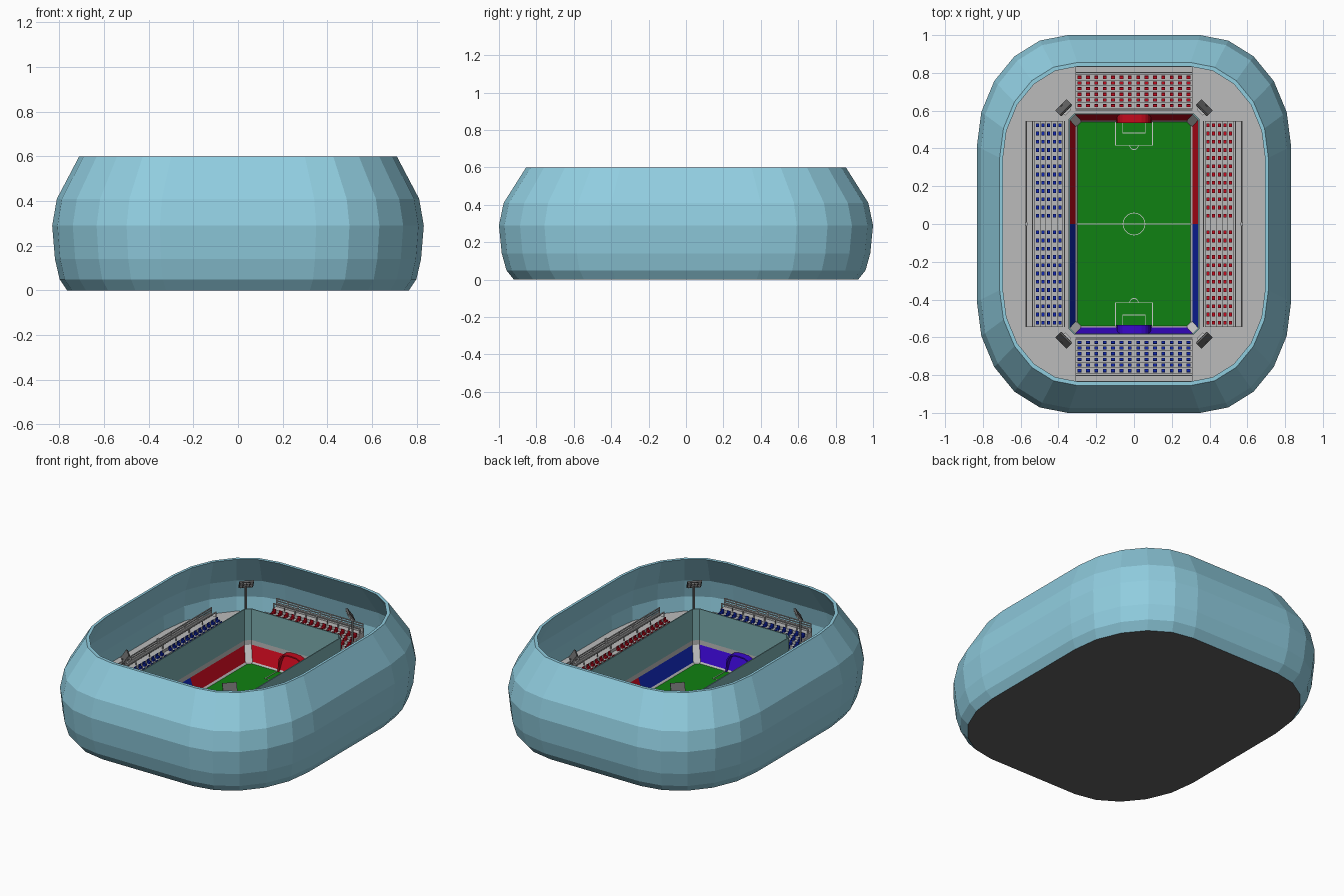
import bpy, bmesh, math
from mathutils import Matrix, Vector

if "Cube" in bpy.data.objects:
    bpy.data.objects.remove(bpy.data.objects["Cube"])

FLOOR, PITCH = 0.2, 0.07


def mat(name, r, g, b):
    m = bpy.data.materials.new(name)
    m.diffuse_color = (r, g, b, 1)
    m.use_nodes = True
    m.node_tree.nodes["Principled BSDF"].inputs["Base Color"].default_value = m.diffuse_color
    return m


SHELL = mat("shell_blue", .28, .61, .74)
GLASS = mat("glass_teal", .20, .42, .43)
GREEN = mat("grass", .005, .22, .006)
RED = mat("red", .55, .003, .012)
BLUE = mat("blue", .005, .02, .45)
VIOLET = mat("violet_blue", .04, .002, .6)
WHITE = mat("white", .8, .8, .8)
GREY = mat("grey", .5, .5, .5)
DARK = mat("dark_grey", .12, .12, .12)


def finish(name, bm, mats):
    me = bpy.data.meshes.new(name)
    bm.to_mesh(me)
    bm.free()
    for m in mats:
        me.materials.append(m)
    ob = bpy.data.objects.new(name, me)
    bpy.context.collection.objects.link(ob)
    return ob


def box(bm, c, s, mi=0, rot=Matrix()):
    r = bmesh.ops.create_cube(bm, size=1, matrix=rot @ Matrix.Translation(c) @ Matrix.Diagonal((*s, 1)))
    for f in {f for v in r["verts"] for f in v.link_faces}:
        f.material_index = mi


def outline(cx, cy, rx, ry, z, chamfer=False, n=5):
    """Rounded or chamfered rectangle, n segments per corner."""
    pts = []
    for q in range(4):
        for i in range(n + 1):
            t = i / n
            u, v = (1 - t, t) if chamfer else (math.cos(t * math.pi / 2), math.sin(t * math.pi / 2))
            if q % 2:
                u, v = v, u
            sx, sy = [(1, 1), (-1, 1), (-1, -1), (1, -1)][q]
            pts.append((sx * (cx + rx * u), sy * (cy + ry * v), z))
    return pts


def loft(bm, rings, mids, cap_start=None, cap_end=None, closed=False):
    vs = [[bm.verts.new(p) for p in r] for r in rings]
    pairs = list(zip(vs, vs[1:])) + ([(vs[-1], vs[0])] if closed else [])
    for k, (a, b) in enumerate(pairs):
        for i in range(len(a)):
            j = (i + 1) % len(a)
            bm.faces.new((a[i], a[j], b[j], b[i])).material_index = mids[k]
    if cap_start is not None:
        bm.faces.new(vs[0][::-1]).material_index = cap_start
    if cap_end is not None:
        bm.faces.new(vs[-1]).material_index = cap_end


def bowl(s, z):
    return outline(.35 * s, .41 * s, .482 * s, .59 * s, z)


def pit(x, y, z, c=.03, n=5):
    return outline(x - c, y - c, c, c, z, True, n)


# Outer bowl, rim, inner face and the spectator floor around the pit
bm = bmesh.new()
profile = [(.92, 0), (.96, .05), (.985, .14), (1, .29), (.975, .41), (.855, .6),
           (.835, .6), (.95, .405), (.975, .29), (.965, FLOOR)]
rings = [bowl(s, z) for s, z in profile] + [pit(.34, .58, FLOOR), pit(.34, .58, .17)]
loft(bm, rings, [0] * 9 + [1, 1], cap_start=2)
finish("stadium_bowl", bm, [SHELL, GREY, DARK])

# Sloping team-coloured boards round the pitch, split at halfway
bm = bmesh.new()
loft(bm, [pit(.31, .547, PITCH + .01, n=1), pit(.34, .58, .17, n=1)], [0])
bmesh.ops.bisect_plane(bm, geom=bm.verts[:] + bm.edges[:] + bm.faces[:],
                       plane_co=(0, 0, 0), plane_no=(0, 1, 0))
for f in bm.faces:
    c = f.calc_center_median()
    if abs(c.x) > .25 and abs(c.y) > .5:
        f.material_index = 3
    else:
        f.material_index = 0 if c.y > 0 else (2 if abs(c.x) < .1 else 1)
bmesh.ops.reverse_faces(bm, faces=bm.faces[:])
finish("side_boards", bm, [RED, BLUE, VIOLET, WHITE])

# Pitch with light kerb
bm = bmesh.new()
loft(bm, [pit(.31, .547, PITCH + .01, n=1), pit(.30, .54, PITCH, .02, n=1)], [0], cap_end=1)
finish("pitch", bm, [GREY, GREEN])

# Glass screen above the boards
bm = bmesh.new()
loft(bm, [pit(.34, .58, FLOOR, n=1), pit(.346, .586, FLOOR, n=1),
          pit(.346, .586, .4, n=1), pit(.34, .58, .4, n=1)], [0] * 4, closed=True)
finish("glass_screen", bm, [GLASS])

# Pitch markings
bm = bmesh.new()
LZ, LW = PITCH + .001, .004


def line(x0, y0, x1, y1):
    box(bm, ((x0 + x1) / 2, (y0 + y1) / 2, LZ), (abs(x1 - x0) + LW, abs(y1 - y0) + LW, .002))


def arc(cy, r, a0, a1, n):
    for i in range(n):
        quad = []
        for k, rr in ((i, r), (i + 1, r), (i + 1, r - LW), (i, r - LW)):
            a = a0 + (a1 - a0) * k / n
            quad.append(bm.verts.new((rr * math.cos(a), cy + rr * math.sin(a), LZ + .001)))
        f = bm.faces.new(quad)
        f.normal_update()
        if f.normal.z < 0:
            f.normal_flip()


line(-.3, 0, .3, 0)
arc(0, .06, 0, 2 * math.pi, 32)
for s in (1, -1):
    for w, y in ((.098, .417), (.06, .482)):
        line(-w, s * y, w, s * y)
        for x in (-w, w):
            line(x, s * y, x, s * .538)
    arc(s * .417, .025, 0, -s * math.pi, 10)
finish("pitch_markings", bm, [WHITE])

# Arched goals at both ends
for name, s, m in (("back_goal", 1, RED), ("front_goal", -1, VIOLET)):
    bm = bmesh.new()

    def arch(w, h, y):
        return [(w * math.copysign(abs(math.cos(a)) ** .6, math.cos(a)), s * y, PITCH + h * math.sin(a) ** .6)
                for a in (max(0, math.pi * i / 12 - 1e-9) for i in range(13))]
    a = [[bm.verts.new(p) for p in r] for r in
         (arch(.092, .125, .535), arch(.092, .125, .585), arch(.084, .117, .58), arch(.084, .117, .535))]
    for k in range(4):
        for i in range(12):
            bm.faces.new((a[k][i], a[k][i + 1], a[(k + 1) % 4][i + 1], a[(k + 1) % 4][i]))
    bm.faces.new(a[2])
    bmesh.ops.recalc_face_normals(bm, faces=bm.faces[:])
    finish(name, bm, [m])


# Stepped stand: local x runs along the pitch, local +y points outwards
def stand(name, half, d0, rows, per_row, angle, colour, aisle):
    bm = bmesh.new()
    step, rise = .03, .018
    for k in range(rows):
        y, z = d0 + step * (k + .5), FLOOR + .012 + rise * k
        box(bm, (0, y, (FLOOR + z) / 2), (2 * half, step, z - FLOOR))
        for i in range(per_row):
            x = (i + .5) / per_row * 2 * half - half
            if aisle and abs(x) < .02:
                continue
            box(bm, (x, y, z + .006), (.02, .013, .012), 1)
            box(bm, (x, y + .008, z + .014), (.02, .004, .024), 1)
    # rear walkway, parapet and railings
    y1, top = d0 + step * rows, FLOOR + .012 + rise * rows
    box(bm, (0, y1 + .025, (FLOOR + top) / 2), (2 * half, .05, top - FLOOR))
    box(bm, (0, y1 + .045, top + .012), (2 * half, .008, .024))
    for dy, h in ((.045, .05), (.012, .03), (.045, .036)):
        box(bm, (0, y1 + dy, top + h), (2 * half, .006, .006))
    for i in range(9):
        x = (half - .003) * (i / 4 - 1)
        box(bm, (x, y1 + .045, top + .025), (.006, .006, .05))
        box(bm, (x, y1 + .012, top + .015), (.005, .005, .03))
    # front rail
    box(bm, (0, d0 - .006, FLOOR + .02), (2 * half, .005, .04))
    if aisle:
        box(bm, (0, y1 + .045, top + .03), (.015, .012, .06))
    ob = finish(name, bm, [GREY, colour])
    ob.rotation_euler.z = angle


stand("back_stand", .31, .61, 6, 14, 0, RED, False)
stand("front_stand", .31, .61, 6, 14, math.pi, BLUE, False)
stand("left_stand", .545, .375, 5, 25, math.pi / 2, BLUE, True)
stand("right_stand", .545, .375, 5, 25, -math.pi / 2, RED, True)

# Corner floodlights with coloured bases
for sx in (1, -1):
    for sy in (1, -1):
        bm = bmesh.new()
        facing = math.atan2(-sy, -sx)
        base = Matrix.Translation((sx * .372, sy * .615, 0)) @ Matrix.Rotation(facing, 4, 'Z')
        box(bm, (-.012, 0, .36), (.012, .012, .32), 0, base)
        box(bm, (.028, 0, FLOOR + .015), (.012, .045, .03), 2, base)
        box(bm, (.016, 0, FLOOR + .02), (.012, .05, .04), 1, base)
        head = base @ Matrix.Translation((0, 0, .53)) @ Matrix.Rotation(math.radians(35), 4, 'Y')
        box(bm, (0, 0, 0), (.012, .085, .06), 0, head)
        for i in range(4):
            for j in range(2):
                box(bm, (.008, (i - 1.5) * .02, (j - .5) * .026), (.008, .015, .02), 3, head)
        name = ("back" if sy > 0 else "front") + ("_right" if sx > 0 else "_left") + "_floodlight"
        finish(name, bm, [DARK, RED if sy > 0 else BLUE, WHITE, GREY])
